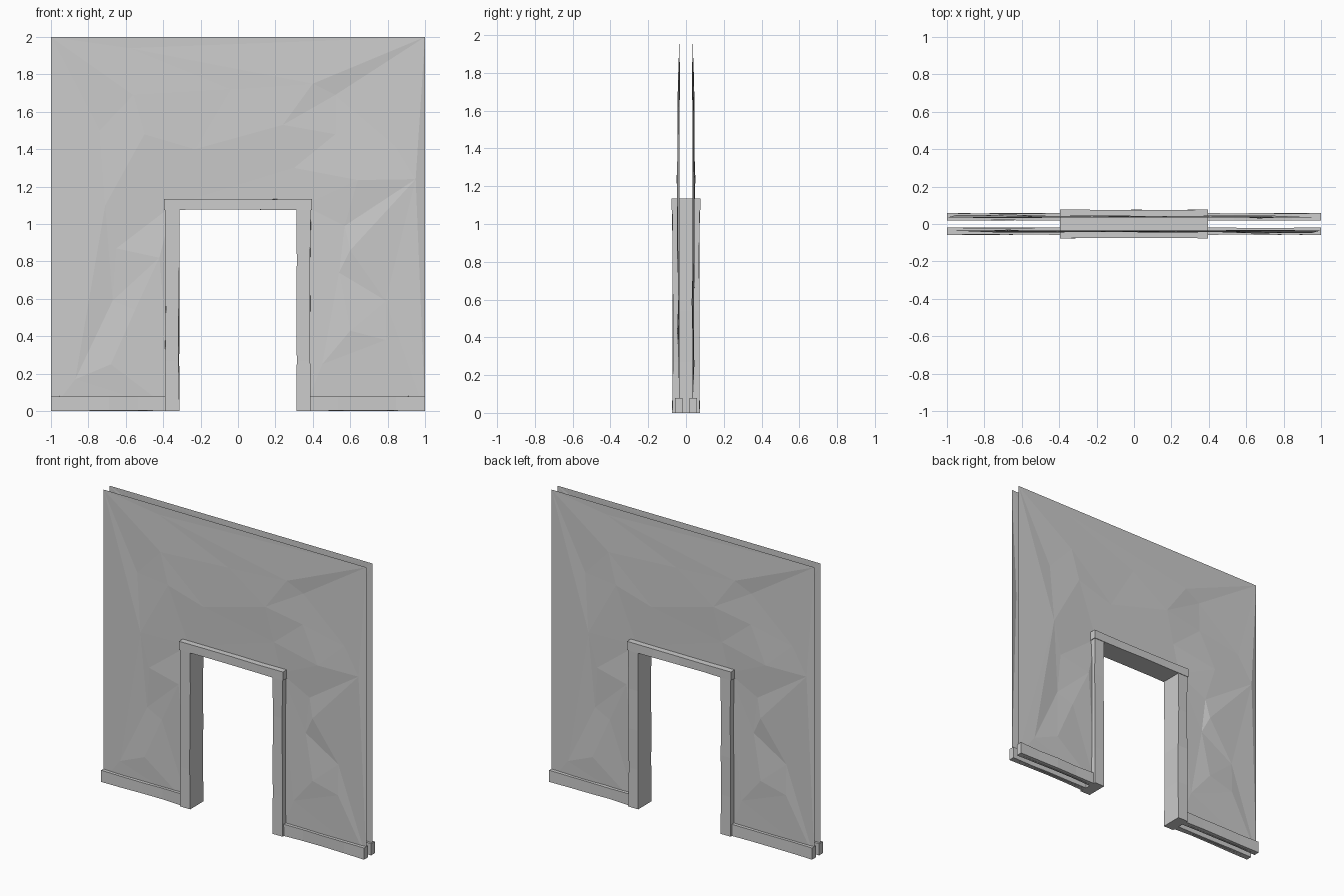
import bpy, bmesh, random
from mathutils import Vector
from mathutils.geometry import delaunay_2d_cdt

cube = bpy.data.objects.get("Cube")
if cube:
    bpy.data.objects.remove(cube, do_unlink=True)

random.seed(4)
grey = bpy.data.materials.new("plain grey")
grey.use_nodes = True
grey.diffuse_color = (0.6, 0.6, 0.6, 1)
grey.node_tree.nodes["Principled BSDF"].inputs["Base Color"].default_value = (0.6, 0.6, 0.6, 1)


def finish(bm, name):
    mesh = bpy.data.meshes.new(name)
    bm.to_mesh(mesh)
    bm.free()
    mesh.materials.append(grey)
    obj = bpy.data.objects.new(name, mesh)
    bpy.context.collection.objects.link(obj)
    return obj


def beam(name, low, high, axis, wobble=0.002):
    """Rough-hewn box, cut along its length and slightly uneven."""
    low, high = Vector(low), Vector(high)
    bm = bmesh.new()
    bmesh.ops.create_cube(bm, size=1)
    for v in bm.verts:
        v.co = Vector((low[i] if v.co[i] < 0 else high[i] for i in range(3)))
    along = [e for e in bm.edges
             if abs((e.verts[0].co - e.verts[1].co)[axis]) > 0.1]
    bmesh.ops.subdivide_edges(bm, edges=along, cuts=3, use_grid_fill=True)
    for v in bm.verts:
        if low[axis] + 0.01 < v.co[axis] < high[axis] - 0.01:
            for i in range(3):
                inward = (low[i] + high[i]) / 2 - v.co[i]
                if i != axis:
                    v.co[i] += (1 if inward > 0 else -1) * random.uniform(0, wobble)
    return finish(bm, name)


# Uneven plaster: x, z and outward bulge of each dent or bump
bumps = [
    (-.58, 1.94, 0), (-.56, 1.69, .008), (-.74, 1.5, .003), (-.5, 1.48, .012),
    (-.04, 1.72, .006), (.4, 1.75, .009), (.52, 1.69, -.002), (.24, 1.53, .012),
    (.52, 1.48, .005), (.84, 1.42, .008), (.64, 1.235, .016), (.95, 1.24, .014),
    (-.23, 1.4, .008), (.3, 1.3, .004), (-.71, 1.1, .012), (-.42, .82, .012),
    (-.65, .87, .004), (-.67, .59, -.004), (-.55, .54, .007), (.57, .99, .003),
    (.6, .86, .014), (.54, .74, .002), (.6, .43, .013), (.79, .59, .004),
    (.79, .38, .009), (-.87, .17, .005), (-.68, .25, .01), (.45, .25, .004),
]
outline = [(-1, 0), (-.35, 0), (-.35, 1.1), (.35, 1.1),
           (.35, 0), (1, 0), (1, 2), (-1, 2)]


def wall_sheet(name, side):
    """Thin faceted sheet with a doorway; side is -1 in front, 1 behind."""
    points = [Vector(p) for p in outline] + [Vector(b[:2]) for b in bumps]
    depth = [0] * len(outline) + [b[2] for b in bumps]
    count = len(outline)
    rim = [(i, (i + 1) % count) for i in range(count)]
    verts, _, faces, origin, _, _ = delaunay_2d_cdt(
        points, rim, [list(range(count))], 1, 1e-5)
    bm = bmesh.new()
    made = [bm.verts.new((-side * p.x, side * (0.034 + depth[o[0]]), p.y))
            for p, o in zip(verts, origin)]
    for f in faces:
        bm.faces.new([made[i] for i in f])
    bm.normal_update()
    for f in bm.faces:
        if f.normal.y * side < 0:
            f.normal_flip()
    return finish(bm, name)


# Wall skins and skirting, the back being the front turned half way round
for label, side in (("front", -1), ("back", 1)):
    wall_sheet(label + "_wall", side)
    near, far = sorted((side * 0.018, side * 0.059))
    beam(label + "_right_skirting", (-1, near, 0), (-.38, far, .08), 0, .004)
    beam(label + "_left_skirting", (.38, near, 0), (1, far, .08), 0, .004)

# Door frame
beam("right_door_post", (-.39, -.073, 0), (-.313, .073, 1.08), 2, .005)
beam("left_door_post", (.313, -.073, 0), (.39, .073, 1.08), 2, .005)
beam("door_lintel", (-.395, -.077, 1.075), (.395, .077, 1.135), 0, .003)
